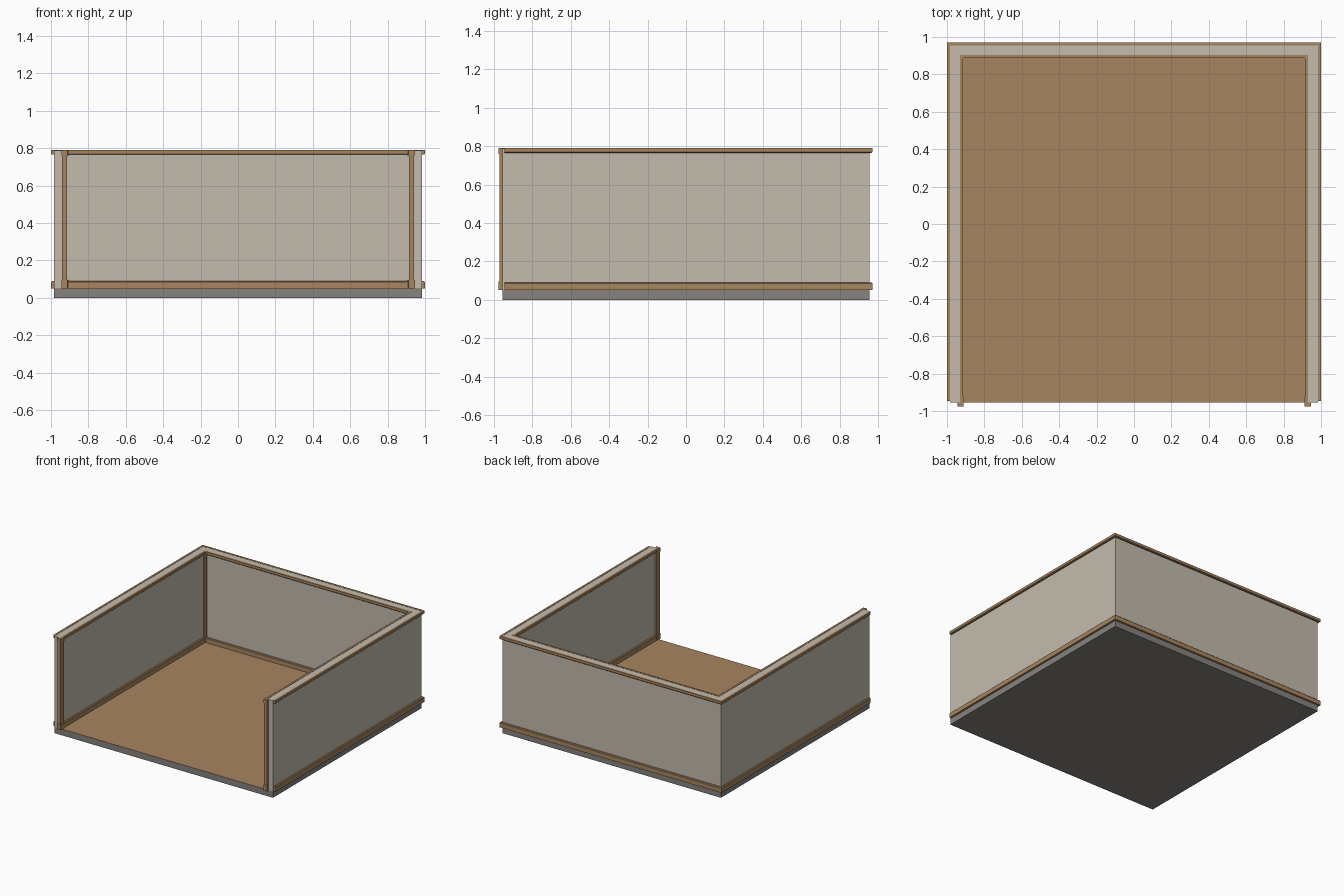
import bpy, bmesh

if "Cube" in bpy.data.objects:
    bpy.data.objects.remove(bpy.data.objects["Cube"])

def mat(name, c):
    m = bpy.data.materials.new(name)
    m.diffuse_color = (*c, 1)
    m.use_nodes = True
    m.node_tree.nodes["Principled BSDF"].inputs["Base Color"].default_value = m.diffuse_color
    return m

WALL = mat("warm plaster", (0.55, 0.50, 0.42))
WOOD = mat("brown wood", (0.39, 0.235, 0.115))
STONE = mat("grey foundation", (0.235, 0.227, 0.212))

X, YF, YB = 0.983, -0.955, 0.955   # outer wall faces
T = 0.052                          # wall thickness
FLOOR, TOP = 0.05, 0.788

def finish(name, bm, m):
    bmesh.ops.recalc_face_normals(bm, faces=bm.faces)
    me = bpy.data.meshes.new(name)
    bm.to_mesh(me)
    bm.free()
    me.materials.append(m)
    ob = bpy.data.objects.new(name, me)
    bpy.context.collection.objects.link(ob)
    return ob

def loft(name, rings, m):
    """Skin a list of closed rings and cap both ends."""
    bm = bmesh.new()
    vs = [[bm.verts.new(p) for p in r] for r in rings]
    n = len(vs[0])
    for a, b in zip(vs, vs[1:]):
        for i in range(n):
            j = (i + 1) % n
            bm.faces.new((a[i], a[j], b[j], b[i]))
    bm.faces.new(vs[0])
    bm.faces.new(vs[-1])
    return finish(name, bm, m)

def u_sweep(name, profile, m, front):
    """Sweep (outward offset, z) profile around the three walled sides."""
    def ring(sx, back):
        return [(sx * (X + o), YB + o if back else front, z) for o, z in profile]
    return loft(name, [ring(-1, 0), ring(-1, 1), ring(1, 1), ring(1, 0)], m)

def box(name, x0, x1, y0, y1, z0, z1, m):
    return loft(name, [[(x0, y0, z), (x1, y0, z), (x1, y1, z), (x0, y1, z)]
                       for z in (z0, z1)], m)

# Foundation and floor
box("foundation", -X, X, YF, YB, 0, FLOOR - 0.002, STONE)
box("floor", -X, X, YF, YB, FLOOR - 0.002, FLOOR + 0.001, WOOD)

# Walls: back and two sides
u_sweep("walls", [(0, FLOOR), (0, TOP), (-T, TOP), (-T, FLOOR)], WALL, YF)

# Baseboards and top rails on both wall faces, with chamfered edges
def trim(base, side, z0, z1, d, cham_top):
    s = 1 if side == "outer" else -1
    k = 0 if side == "outer" else -T
    c = 0.005
    if cham_top:
        prof = [(0, z0), (d, z0), (d, z1 - c), (d - c, z1), (0, z1)]
    else:
        prof = [(0, z0), (d - c, z0), (d, z0 + c), (d, z1), (0, z1)]
    front = -0.945 if side == "outer" else -0.93
    u_sweep(f"{side}_{base}", [(k + s * o, z) for o, z in prof], WOOD, front)

for side in ("outer", "inner"):
    trim("baseboard", side, FLOOR, 0.09, 0.016, True)
    trim("top_rail", side, 0.765, TOP + 0.002, 0.016, False)

# L-shaped corner trims wrapping the inner front edge of each side wall
def l_trim(name, s, z0, z1, d, w):
    xi = X - T
    pts = [(xi + w, YF), (xi + w, YF - d), (xi - d, YF - d),
           (xi - d, YF + w + 0.015), (xi, YF + w + 0.015), (xi, YF)]
    loft(name, [[(s * x, y, z) for x, y in pts] for z in (z0, z1)], WOOD)

for s, side in ((-1, "left"), (1, "right")):
    l_trim(f"{side}_front_corner_trim", s, 0.09, 0.765, 0.016, 0.010)
    l_trim(f"{side}_front_corner_base", s, FLOOR, 0.094, 0.020, 0.014)
    l_trim(f"{side}_front_corner_cap", s, 0.76, TOP + 0.002, 0.020, 0.014)
    # Inner back corner posts
    xi, yi = X - T, YB - T
    for part, z0, z1, d in (("trim", 0.09, 0.765, 0.018),
                            ("base", FLOOR, 0.094, 0.024),
                            ("cap", 0.76, TOP + 0.002, 0.024)):
        pts = [(xi, yi), (xi - d, yi), (xi - d, yi - d * 0.6),
               (xi - d * 0.6, yi - d), (xi, yi - d)]
        loft(f"{side}_back_corner_{part}",
             [[(s * x, y, z) for x, y in pts] for z in (z0, z1)], WOOD)
